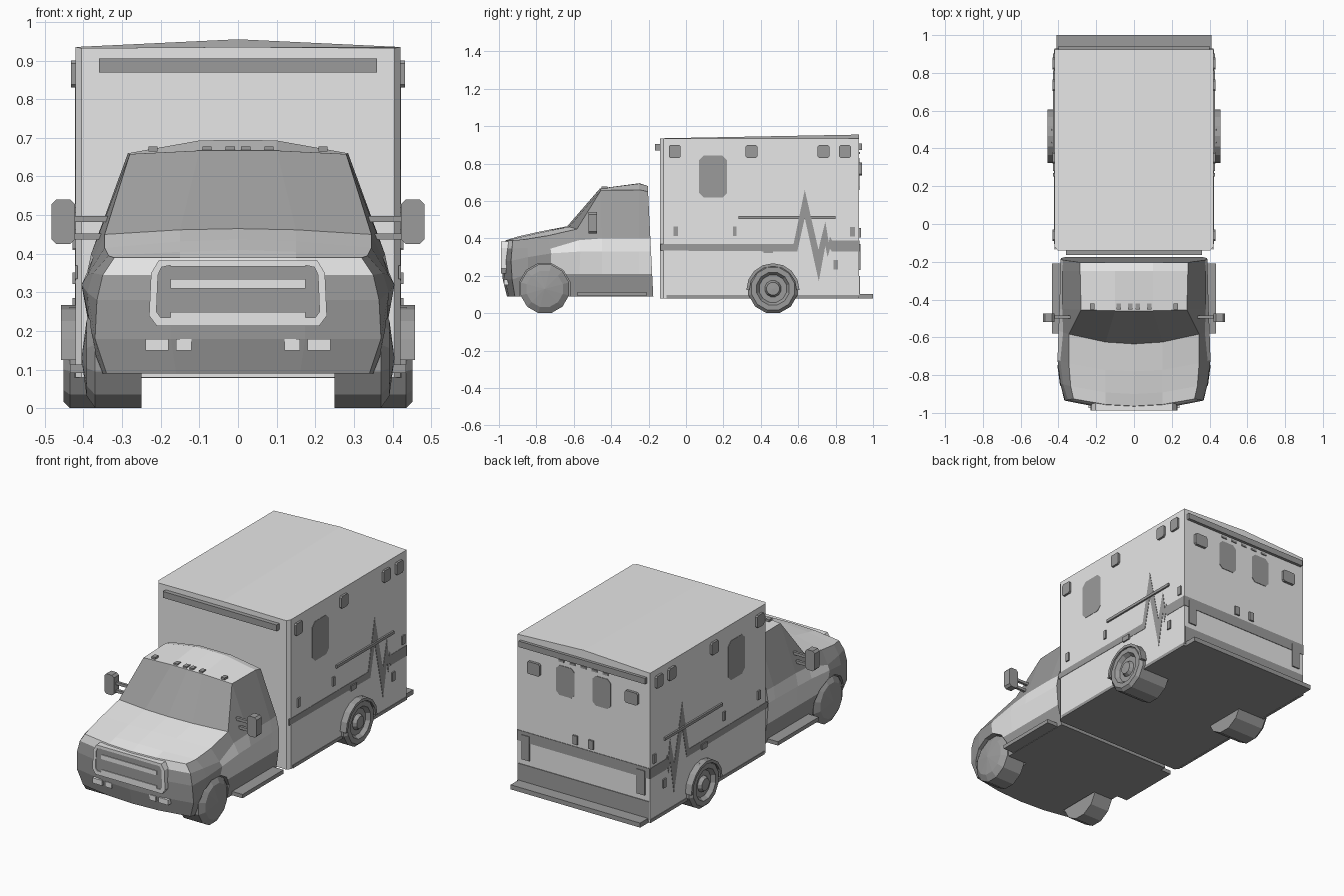
import bpy, bmesh
from math import sin, cos, pi

cube = bpy.data.objects.get("Cube")
if cube:
    bpy.data.objects.remove(cube)


def material(name, v):
    m = bpy.data.materials.new(name)
    m.use_nodes = True
    m.diffuse_color = (v, v, v, 1)
    m.node_tree.nodes["Principled BSDF"].inputs["Base Color"].default_value = (v, v, v, 1)
    return m


LIGHT = material("light_grey", 0.8)
DARK = material("dark_grey", 0.33)


def finish(name, bm, *mats):
    bmesh.ops.remove_doubles(bm, verts=bm.verts, dist=0.0005)
    bmesh.ops.recalc_face_normals(bm, faces=bm.faces)
    me = bpy.data.meshes.new(name)
    bm.to_mesh(me)
    bm.free()
    for m in mats:
        me.materials.append(m)
    ob = bpy.data.objects.new(name, me)
    bpy.context.collection.objects.link(ob)
    return ob


def prism(name, pts, axis, a, b, mat, sx=1):
    """Extrude a flat outline: (y, z) along x, or (x, z) along y."""
    bm = bmesh.new()
    rings = []
    for d in (a, b):
        rings.append([bm.verts.new((sx * d, u, v) if axis == "x" else (sx * u, d, v)) for u, v in pts])
    n = len(pts)
    for r in rings:
        bm.faces.new(r)
    for i in range(n):
        bm.faces.new((rings[0][i], rings[0][i - 1], rings[1][i - 1], rings[1][i]))
    return finish(name, bm, mat)


def rect(cu, cv, w, h, c=0):
    """Centred rectangle outline with optional cut corners."""
    w, h = w / 2, h / 2
    if not c:
        return [(cu - w, cv - h), (cu + w, cv - h), (cu + w, cv + h), (cu - w, cv + h)]
    return [(cu + x, cv + z) for x, z in (
        (c - w, -h), (w - c, -h), (w, c - h), (w, h - c),
        (w - c, h), (c - w, h), (-w, h - c), (-w, c - h))]


def lathe(name, rings, y, z, sx, mat, segs=12):
    """Spin (radius, x) pairs about a sideways axle."""
    bm = bmesh.new()
    rows = [[bm.verts.new((sx * x, y + r * cos(2 * pi * (k + .5) / segs), z + r * sin(2 * pi * (k + .5) / segs)))
             for k in range(segs)] if r else [bm.verts.new((sx * x, y, z))] for r, x in rings]
    for p, q in zip(rows, rows[1:]):
        for k in range(segs):
            f = [p[k % len(p)], p[(k + 1) % len(p)], q[(k + 1) % len(q)], q[k % len(q)]]
            bm.faces.new(list(dict.fromkeys(f)))
    return finish(name, bm, mat)


# Rear body with cut front corners, dark floor and a roof ridge rising to the back
bm = bmesh.new()
plan = [(0, .925, .955), (.42, .925, .935), (.42, -.12, .935), (.405, -.14, .932), (0, -.14, .935)]
for s in (1, -1):
    low = [bm.verts.new((s * x, y, .08)) for x, y, z in plan]
    top = [bm.verts.new((s * x, y, z)) for x, y, z in plan]
    bm.faces.new(low).material_index = 1
    bm.faces.new(top)
    for i in range(4):
        bm.faces.new((low[i], low[i + 1], top[i + 1], top[i]))
finish("rear_body", bm, LIGHT, DARK)

# Cab: half cross-sections (x, z) from the floor centre round to the roof centre
LOW = [(0, .09), (.17, .09), (.365, .09), (.385, .21)]
stations = [
    (-.175, 0, LOW + [(.39, .33), (.375, .40), (.285, .65), (.1, .68), (0, .68)]),
    (-.25, 0, LOW + [(.39, .33), (.38, .40), (.285, .66), (.1, .693), (0, .695)]),
    (-.46, .01, LOW + [(.395, .33), (.38, .40), (.28, .658), (.1, .667), (0, .667)]),
    (-.635, .06, LOW + [(.40, .33), (.375, .39), (.345, .45), (.15, .462), (0, .465)]),
    (-.78, .05, LOW + [(.405, .32), (.39, .345), (.345, .415), (.15, .432), (0, .437)]),
    (-.90, .05, LOW + [(.39, .30), (.375, .35), (.335, .395), (.15, .405), (0, .41)]),
    (-.985, .05, [(0, .09), (.16, .09), (.34, .09), (.37, .18), (.365, .28),
                  (.35, .345), (.32, .39), (.15, .39), (0, .39)]),
]
bm = bmesh.new()
NOSE = len(stations) - 1


def cab_point(i, x, z):
    y, bow, _ = stations[i]
    y += bow * (x / .37) ** 2
    if i == NOSE:
        y += 1.1 * (z - .25) ** 2
    elif i == 0:
        y -= .05 * (z - .09)
    return bm.verts.new((x, y, z))


for s in (1, -1):
    rows = [[cab_point(i, s * x, z) for x, z in st[2]] for i, st in enumerate(stations)]
    for i in range(NOSE):
        for j in range(8):
            f = bm.faces.new((rows[i][j], rows[i][j + 1], rows[i + 1][j + 1], rows[i + 1][j]))
            floor_and_rocker = j < 3
            window_and_hood_edge = j == 5
            windscreen = j > 5 and i == 2
            fender = j in (3, 4) and i > 3
            f.material_index = int(floor_and_rocker or window_and_hood_edge or windscreen or fender)
    # Bowed nose, dark below the hood lip
    grid = [[cab_point(NOSE, s * x * t, z) for t in (0, .47, 1)] for x, z in stations[NOSE][2][2:7]]
    for r in range(4):
        for c in range(2):
            f = bm.faces.new((grid[r][c], grid[r][c + 1], grid[r + 1][c + 1], grid[r + 1][c]))
            f.material_index = int(r < 3)
bmesh.ops.remove_doubles(bm, verts=bm.verts, dist=.003)
bmesh.ops.holes_fill(bm, edges=[e for e in bm.edges if e.is_boundary], sides=0)
cab = finish("cab", bm, LIGHT, DARK)

# Grille frame, bars and bumper lamps
prism("grille_back", rect(0, .297, .44, .155, .03), "y", -.93, -.984, DARK)
for s in (1, -1):
    prism("grille_frame_side", [(.175, .235), (.175, .213), (.21, .213), (.23, .24), (.225, .35),
                                (.205, .383), (.175, .383), (.175, .37), (.198, .365), (.207, .345),
                                (.211, .25), (.2, .235)],
          "y", -.93, -.988, LIGHT, s)
    for x, w in ((.14, .04), (.21, .06)):
        prism("bumper_lamp", rect(x, .165, w, .03), "y", -.93, -.974, LIGHT, s)
for z, h in ((.231, .036), (.322, .025), (.375, .016)):
    prism("grille_bar", rect(0, z, .35, h), "y", -.93, -.988, LIGHT)

# Roof marker lamps and front light bar
for x in (-.22, -.08, -.02, .02, .08, .22):
    prism("marker_lamp", rect(x, .671, .024, .012), "y", -.452, -.42, DARK)
prism("front_light_bar", rect(0, .887, .72, .036), "y", -.13, -.165, DARK)

# Heartbeat stripe outline on the body sides
pulse = [(-.135, .335), (.595, .33), (.635, .51), (.71, .17), (.745, .36), (.757, .30), (.77, .345),
         (.78, .33), (.925, .33), (.925, .39), (.78, .39), (.77, .41), (.763, .38), (.745, .49),
         (.708, .34), (.635, .66), (.575, .37), (-.135, .37)]

for s in (1, -1):
    # Side markings, window, lamps and rails
    prism("side_stripe", pulse, "x", .415, .422, DARK, s)
    prism("side_window", rect(.145, .73, .15, .225, .025), "x", .415, .422, DARK, s)
    for y in (-.06, .35, .735, .85):
        prism("side_warning_lamp", rect(y, .865, .062, .07, .008), "x", .41, .432, DARK, s)
    for y, z, w, h in ((-.055, .438, .022, .05), (.26, .438, .018, .05), (.89, .435, .025, .05),
                       (.80, .26, .025, .05), (.44, .337, .05, .03)):
        prism("side_fitting", rect(y, z, w, h), "x", .41, .428, DARK, s)
    prism("side_rail", rect(.54, .513, .52, .016), "x", .41, .43, DARK, s)
    prism("body_sill", rect(.41, .088, 1.03, .018), "x", .41, .423, DARK, s)
    prism("running_board", rect(-.395, .103, .37, .022), "x", .34, .435, DARK, s)

    # Door mirror on two arms
    prism("mirror_head", rect(.452, .483, .06, .115, .012), "y", -.52, -.475, DARK, s)
    for z in (.445, .49):
        prism("mirror_arm", rect(.39, z, .11, .016), "y", -.50, -.485, DARK, s)

    # Wheels, wheel arches and front wheel housing cutter
    lathe("front_wheel", [(0, .25), (.134, .25), (.134, .37), (.10, .392), (0, .405)], -.755, .13, s, DARK)
    lathe("rear_wheel", [(0, .25), (.135, .25), (.135, .435), (.118, .452), (.09, .452), (.075, .43),
                         (.045, .43), (.035, .45), (0, .452)], .465, .131, s, DARK)
    arc = [(cos(a * pi / 8), sin(a * pi / 8)) for a in range(9)]
    outline = [(.465 + .142 * c, .125 + .142 * v) for c, v in arc]
    outline += [(.465 + .126 * c, .125 + .126 * v) for c, v in reversed(arc)]
    prism("rear_wheel_arch", outline, "x", .41, .458, DARK, s)
    cutter = lathe("housing_cutter", [(0, .24), (.14, .24), (.14, .5), (0, .5)], -.755, .13, s, DARK)
    cutter.hide_render = True
    cutter.hide_viewport = True
    cutter.display_type = "WIRE"
    cut = cab.modifiers.new("wheel_housing", "BOOLEAN")
    cut.operation = "DIFFERENCE"
    cut.solver = "EXACT"
    cut.material_mode = "TRANSFER"
    cut.object = cutter

    # Rear doors: window, lamp, handle, tail lamp
    prism("rear_window", rect(.115, .745, .115, .17, .02), "y", .92, .928, DARK, s)
    prism("rear_warning_lamp", rect(.31, .77, .08, .07, .008), "y", .92, .94, DARK, s)
    prism("rear_handle", rect(.05, .43, .03, .05), "y", .92, .935, DARK, s)
    prism("tail_lamp", rect(.365, .30, .05, .14), "y", .92, .932, DARK, s)

# Rear stripe, kick plate, step and lamps
prism("rear_stripe", rect(0, .36, .84, .06), "y", .92, .928, DARK)
prism("kick_plate", rect(0, .145, .83, .11), "y", .92, .929, DARK)
prism("rear_step", rect(0, .091, .82, .026), "y", .91, 1.0, DARK)
prism("rear_light_bar", rect(0, .89, .80, .034), "y", .92, .942, DARK)
for k in range(5):
    prism("rear_marker_lamp", rect((k - 2) * .07, .857, .034, .012), "y", .92, .93, DARK)
